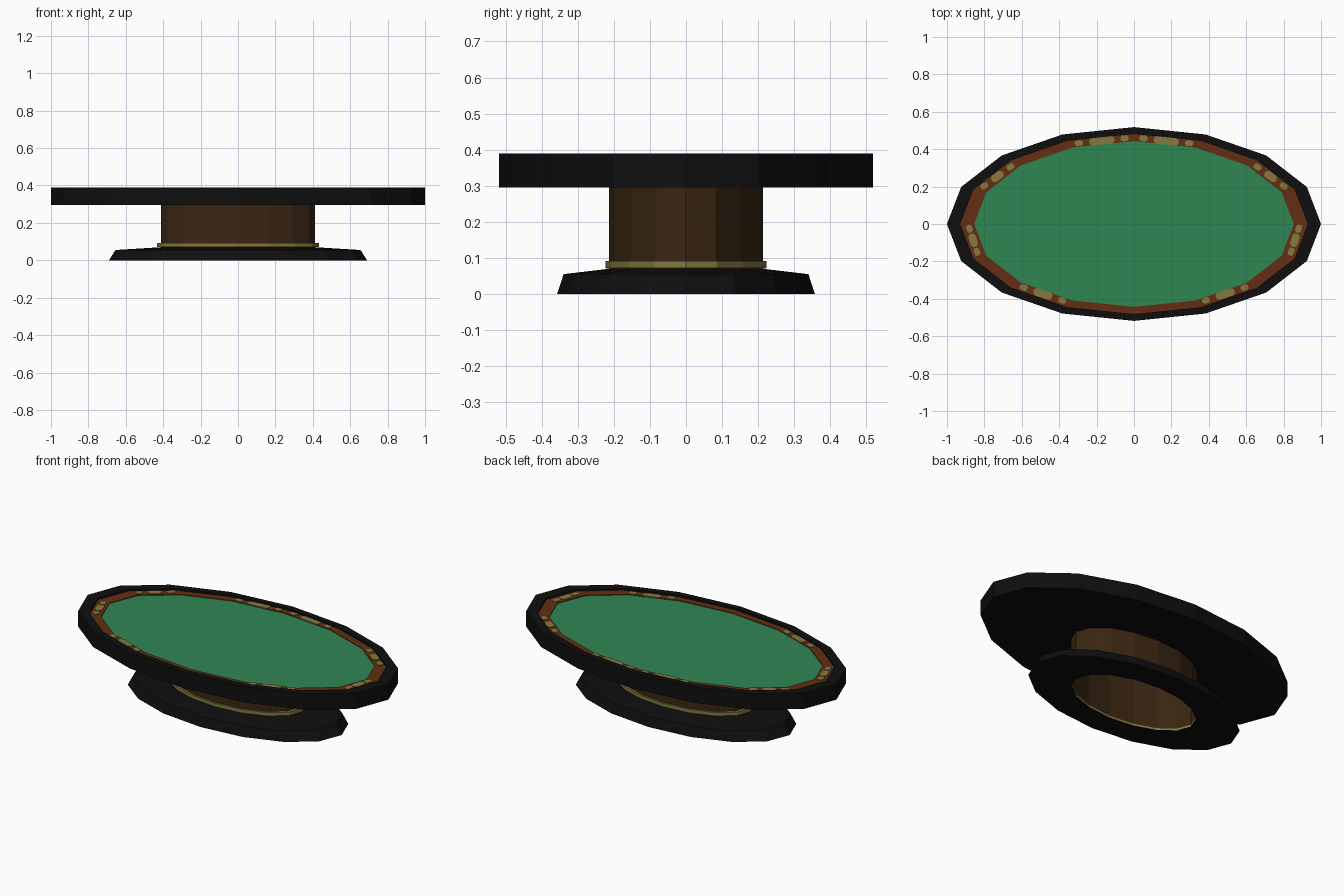
import bpy, bmesh, math

if "Cube" in bpy.data.objects:
    bpy.data.objects.remove(bpy.data.objects["Cube"])

RATIO = 0.518   # ellipse depth / width
SIDES = 16


def mat(name, rgb):
    m = bpy.data.materials.new(name)
    m.diffuse_color = (*rgb, 1)
    m.use_nodes = True
    m.node_tree.nodes["Principled BSDF"].inputs["Base Color"].default_value = m.diffuse_color
    return m


BLACK = mat("black_leather", (0.0045, 0.0045, 0.0048))
FELT = mat("green_felt", (0.029, 0.24, 0.086))
WOOD = mat("red_wood", (0.125, 0.027, 0.006))
BROWN = mat("dark_brown_wood", (0.043, 0.019, 0.006))
BRASS = mat("brass", (0.23, 0.195, 0.05))


def finish(name, bm, material, fix=True):
    if fix:
        bmesh.ops.recalc_face_normals(bm, faces=bm.faces)
    me = bpy.data.meshes.new(name)
    bm.to_mesh(me)
    bm.free()
    me.materials.append(material)
    ob = bpy.data.objects.new(name, me)
    bpy.context.collection.objects.link(ob)
    return ob


def loft(name, profile, material, closed=False):
    """Sweep a (radius, z) profile around the 16-sided oval."""
    bm = bmesh.new()
    rings = []
    for r, z in profile:
        rings.append([bm.verts.new((r * math.cos(2 * math.pi * i / SIDES),
                                    r * RATIO * math.sin(2 * math.pi * i / SIDES), z))
                      for i in range(SIDES)])
    pairs = list(zip(rings, rings[1:]))
    if closed:
        pairs.append((rings[-1], rings[0]))
    for a, b in pairs:
        for i in range(SIDES):
            j = (i + 1) % SIDES
            bm.faces.new((a[i], a[j], b[j], b[i]))
    return finish(name, bm, material)


# Base foot, open in the middle
loft("base_foot", [(0.41, 0.0), (0.69, 0.0), (0.655, 0.055), (0.41, 0.07)], BLACK, True)
# Hollow pedestal column and its brass band
loft("pedestal", [(0.412, 0.068), (0.412, 0.296), (0.405, 0.296), (0.405, 0.002)], BROWN, True)
loft("brass_band", [(0.41, 0.07), (0.432, 0.072), (0.432, 0.092), (0.41, 0.092)], BRASS, True)
loft("brass_foot_lining", [(0.404, 0.001), (0.404, 0.012)], BRASS)
# Table body with padded rim: underside, outer wall, rim top, inner step
loft("table_rim", [(0.41, 0.295), (1.0, 0.295), (1.0, 0.39), (0.93, 0.39), (0.93, 0.376)], BLACK)
# Wooden rail around the felt
loft("wood_rail", [(0.93, 0.38), (0.855, 0.38), (0.855, 0.374)], WOOD)

# Felt playing surface
bm = bmesh.new()
bm.faces.new([bm.verts.new((0.857 * math.cos(2 * math.pi * i / SIDES),
                            0.857 * RATIO * math.sin(2 * math.pi * i / SIDES), 0.376))
              for i in range(SIDES)])
finish("felt_top", bm, FELT, False)


def plate(name, x, y, length, width, angle, n):
    """Thin oval plate with rounded ends laid on the rail."""
    bm = bmesh.new()
    c, s = math.cos(angle), math.sin(angle)
    straight = (length - width) / 2
    pts = []
    for i in range(n):
        a = 2 * math.pi * (i + 0.5) / n
        u = width / 2 * math.cos(a) + math.copysign(straight, math.cos(a))
        v = width / 2 * math.sin(a)
        pts.append((x + u * c - v * s, y + u * s + v * c))
    top = [bm.verts.new((px, py, 0.383)) for px, py in pts]
    low = [bm.verts.new((px, py, 0.379)) for px, py in pts]
    bm.faces.new(top)
    for i in range(n):
        j = (i + 1) % n
        bm.faces.new((low[i], low[j], top[j], top[i]))
    finish(name, bm, BRASS)


# Chip trays with a cup holder at each end, four places per half
places = [((0.05, 0.458), (0.295, 0.432)), ((0.66, 0.305), (0.80, 0.203)),
          ((0.88, -0.025), (0.84, -0.148)), ((0.385, -0.408), (0.59, -0.34))]
for k, (a, b) in enumerate(places):
    for side, sx in (("right", 1), ("left", -1)):
        (ax, ay), (bx, by) = (a[0] * sx, a[1]), (b[0] * sx, b[1])
        ang = math.atan2(by - ay, bx - ax)
        for e, (px, py) in enumerate(((ax, ay), (bx, by))):
            plate(f"cup_holder_{side}_{k}_{e}", px, py, 0.046, 0.034, ang, 8)
        dist = math.hypot(bx - ax, by - ay)
        plate(f"chip_tray_{side}_{k}", (ax + bx) / 2, (ay + by) / 2,
              max(0.075, dist - 0.11), 0.042, ang, 12)
